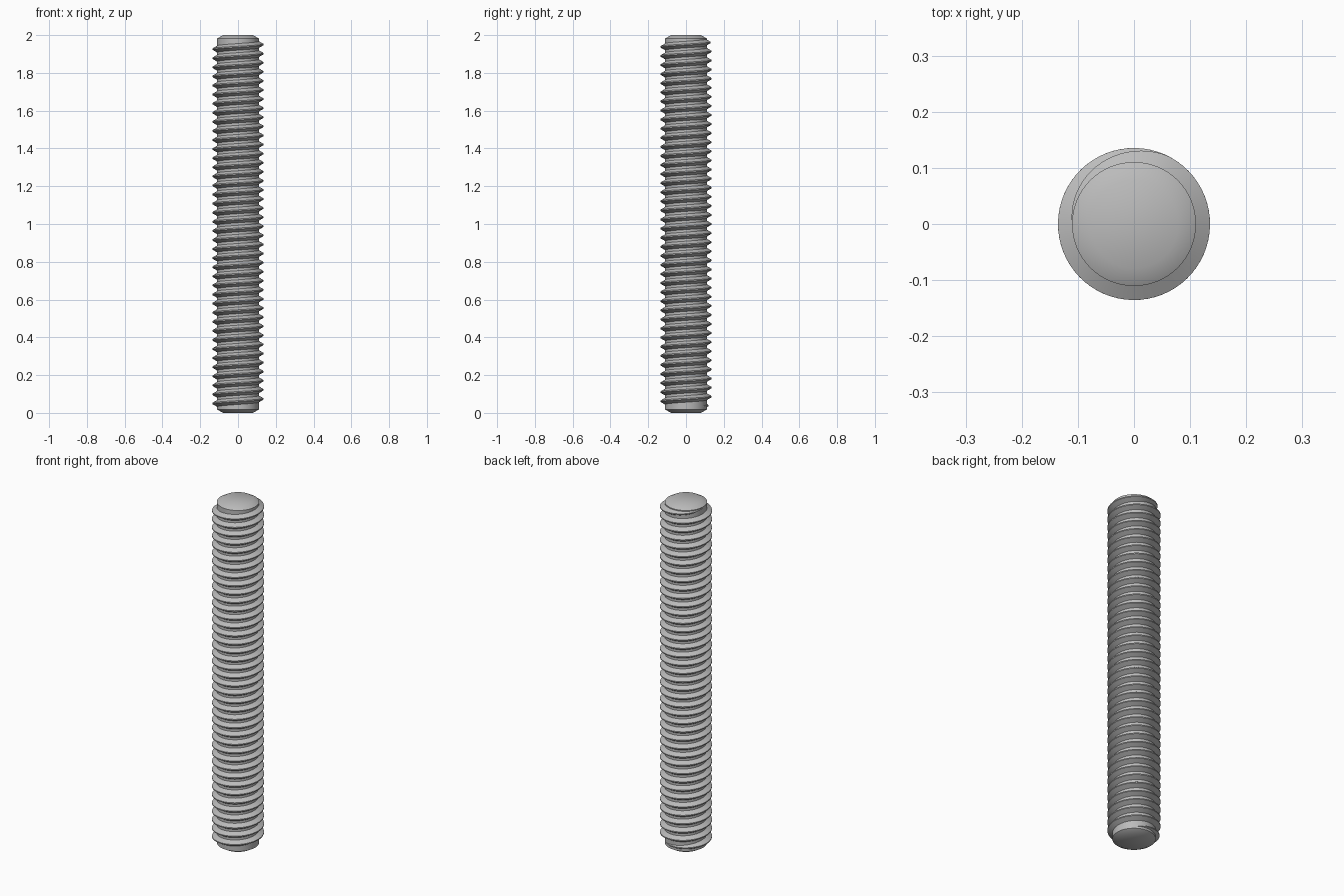
import bpy, bmesh
from math import cos, sin, pi, radians, tan

cube = bpy.data.objects.get("Cube")
if cube:
    bpy.data.objects.remove(cube, do_unlink=True)

HEIGHT = 2.0
ROOT_R, CREST_R = 0.1105, 0.1355
CHAMFER_R, CHAMFER_H = 0.079, 0.018
PITCH = 0.0481
CREST_HALF = PITCH / 16
SINK = 0.002              # thread base buried in the core
STEPS = 64                # segments per turn
RUNOUT = radians(115)     # angle over which the thread fades out

steel = bpy.data.materials.new("steel_grey")
steel.use_nodes = True
colour = (0.5, 0.5, 0.5, 1)
steel.diffuse_color = colour
steel.node_tree.nodes["Principled BSDF"].inputs["Base Color"].default_value = colour


def finish(name, bm):
    bmesh.ops.recalc_face_normals(bm, faces=bm.faces)
    mesh = bpy.data.meshes.new(name)
    bm.to_mesh(mesh)
    bm.free()
    mesh.materials.append(steel)
    obj = bpy.data.objects.new(name, mesh)
    bpy.context.collection.objects.link(obj)
    bpy.ops.object.select_all(action='DESELECT')
    obj.select_set(True)
    bpy.context.view_layer.objects.active = obj
    bpy.ops.object.shade_smooth_by_angle(angle=radians(30))
    return obj


def bridge(bm, a, b):
    n = len(a)
    for i in range(n):
        j = (i + 1) % n
        bm.faces.new((a[i], a[j], b[j], b[i]))


# Chamfered core rod
bm = bmesh.new()
profile = [(CHAMFER_R, 0), (ROOT_R, CHAMFER_H),
           (ROOT_R, HEIGHT - CHAMFER_H), (CHAMFER_R, HEIGHT)]
rings = [[bm.verts.new((r * cos(2 * pi * i / STEPS), r * sin(2 * pi * i / STEPS), z))
          for i in range(STEPS)] for r, z in profile]
for low, high in zip(rings, rings[1:]):
    bridge(bm, low, high)
bm.faces.new(rings[0])
bm.faces.new(rings[-1])
finish("core_rod", bm)

# Right-handed helical thread, fading into the core at both ends
bm = bmesh.new()
start, end = radians(55), radians(180) + 40 * 2 * pi
z_start = 0.05 - PITCH * (pi - start) / (2 * pi)
count = round((end - start) / (2 * pi) * STEPS)
sections = []
for k in range(count + 1):
    turn = (end - start) * k / count
    fade = min(1, turn / RUNOUT, (end - start - turn) / RUNOUT)
    crest = ROOT_R + fade * (CREST_R - ROOT_R)
    base = ROOT_R - SINK
    half = CREST_HALF + (crest - base) * tan(radians(30))
    z = z_start + PITCH * turn / (2 * pi)
    a = start + turn
    section = [(base, -half), (crest, -CREST_HALF), (crest, CREST_HALF), (base, half)]
    sections.append([bm.verts.new((r * cos(a), r * sin(a), z + dz)) for r, dz in section])
for s, t in zip(sections, sections[1:]):
    bridge(bm, s, t)
bm.faces.new(sections[0])
bm.faces.new(sections[-1])
finish("screw_thread", bm)
